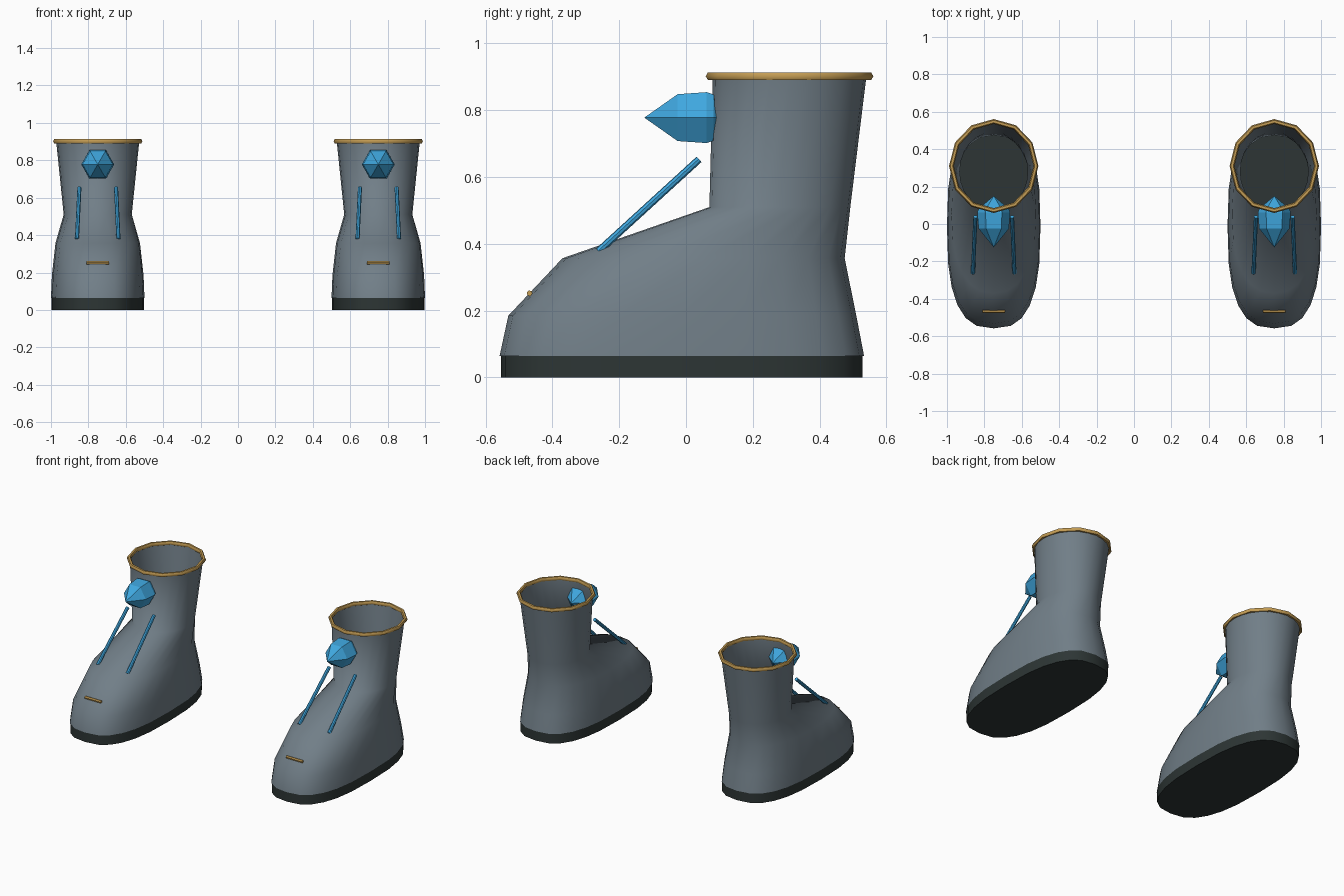
import bpy, bmesh, math
from mathutils import Vector

if "Cube" in bpy.data.objects:
    bpy.data.objects.remove(bpy.data.objects["Cube"])


def material(name, rgb):
    m = bpy.data.materials.new(name)
    m.diffuse_color = (*rgb, 1)
    m.use_nodes = True
    m.node_tree.nodes["Principled BSDF"].inputs["Base Color"].default_value = m.diffuse_color
    return m


LEATHER = material("slate leather", (0.165, 0.21, 0.245))
RUBBER = material("dark rubber", (0.026, 0.036, 0.035))
GOLD = material("gold trim", (0.56, 0.34, 0.09))
BLUE = material("bright blue", (0.05, 0.39, 0.74))


def outline(z, y0, y1, half_w, power, n):
    """Rounded, slightly boxy loop between y0 and y1."""
    pts = []
    for i in range(n):
        a = 2 * math.pi * i / n
        s, c = math.sin(a), math.cos(a)
        x = half_w * math.copysign(abs(s) ** power, s)
        y = (y0 + y1) / 2 - (y1 - y0) / 2 * math.copysign(abs(c) ** power, c)
        pts.append((x, y, z))
    return pts


def loft(name, loops, mat, cap_start=False, cap_end=False, closed=False):
    """Skin a list of equal loops; a one-point loop becomes a tip."""
    bm = bmesh.new()
    rows = [[bm.verts.new(p) for p in loop] for loop in loops]
    pairs = list(zip(rows, rows[1:]))
    if closed:
        pairs.append((rows[-1], rows[0]))
    for a, b in pairs:
        n = max(len(a), len(b))
        for i in range(n):
            j = (i + 1) % n
            quad = [a[i % len(a)], a[j % len(a)], b[j % len(b)], b[i % len(b)]]
            bm.faces.new(list(dict.fromkeys(quad)))
    if cap_start:
        bm.faces.new(rows[0][::-1])
    if cap_end:
        bm.faces.new(rows[-1])
    bmesh.ops.recalc_face_normals(bm, faces=bm.faces)
    me = bpy.data.meshes.new(name)
    bm.to_mesh(me)
    bm.free()
    me.materials.append(mat)
    ob = bpy.data.objects.new(name, me)
    bpy.context.collection.objects.link(ob)
    return ob


def smooth(ob, degrees):
    bpy.ops.object.select_all(action='DESELECT')
    ob.select_set(True)
    bpy.context.view_layer.objects.active = ob
    bpy.ops.object.shade_smooth_by_angle(angle=math.radians(degrees))


def rod(name, p, q, radius, sides, mat):
    p, q = Vector(p), Vector(q)
    d = (q - p).normalized()
    u = d.orthogonal().normalized()
    v = d.cross(u)
    ring = [radius * (u * math.cos(2 * math.pi * i / sides)
                      + v * math.sin(2 * math.pi * i / sides)) for i in range(sides)]
    return loft(name, [[p + r for r in ring], [q + r for r in ring]], mat, True, True)


def boot(side, cx):
    parts = []

    # Open upper: foot, instep and flared shaft
    upper = loft(side + "_upper", [
        outline(0.065, -0.558, 0.533, 0.250, 0.74, 24),
        outline(0.185, -0.532, 0.510, 0.245, 0.76, 24),
        outline(0.357, -0.370, 0.475, 0.226, 0.85, 24),
        outline(0.510, 0.070, 0.492, 0.182, 1.0, 24),
        outline(0.900, 0.080, 0.540, 0.222, 1.0, 24)], LEATHER)
    smooth(upper, 80)
    parts.append(upper)

    # Sole slab, its top forms the floor inside the boot
    sole = loft(side + "_sole", [
        outline(0.0, -0.554, 0.529, 0.248, 0.74, 24),
        outline(0.075, -0.554, 0.529, 0.248, 0.74, 24)], RUBBER, True, True)
    smooth(sole, 40)
    parts.append(sole)

    # Gold cuff ring
    tube = []
    for x, y, z in outline(0.902, 0.072, 0.548, 0.226, 1.0, 12):
        out = Vector((x, y - 0.31, 0)).normalized()
        tube.append([Vector((x, y, z)) + 0.013 * (out * math.cos(k * math.pi / 3)
                    + Vector((0, 0, 1)) * math.sin(k * math.pi / 3)) for k in range(6)])
    cuff = loft(side + "_cuff", tube, GOLD, closed=True)
    smooth(cuff, 60)
    parts.append(cuff)

    # Faceted gem passing through the front of the shaft
    def hexagon(y, r):
        return [(r * math.cos(k * math.pi / 3), y, 0.778 + r * math.sin(k * math.pi / 3))
                for k in range(6)]
    parts.append(loft(side + "_gem", [[(0, -0.125, 0.778)], hexagon(-0.025, 0.081),
                 hexagon(0.062, 0.088), hexagon(0.082, 0.080), [(0, 0.15, 0.778)]], BLUE))

    # Slanted laces either side of the tongue
    for label, s in (("left", -1), ("right", 1)):
        parts.append(rod(f"{side}_{label}_lace", (s * 0.111, -0.262, 0.378),
                         (s * 0.098, 0.039, 0.653), 0.011, 8, BLUE))

    # Toe bar
    parts.append(rod(side + "_toe_bar", (-0.06, -0.468, 0.252),
                     (0.06, -0.468, 0.252), 0.009, 6, GOLD))

    for ob in parts:
        ob.location.x = cx


for side, cx in (("left", -0.75), ("right", 0.75)):
    boot(side, cx)
